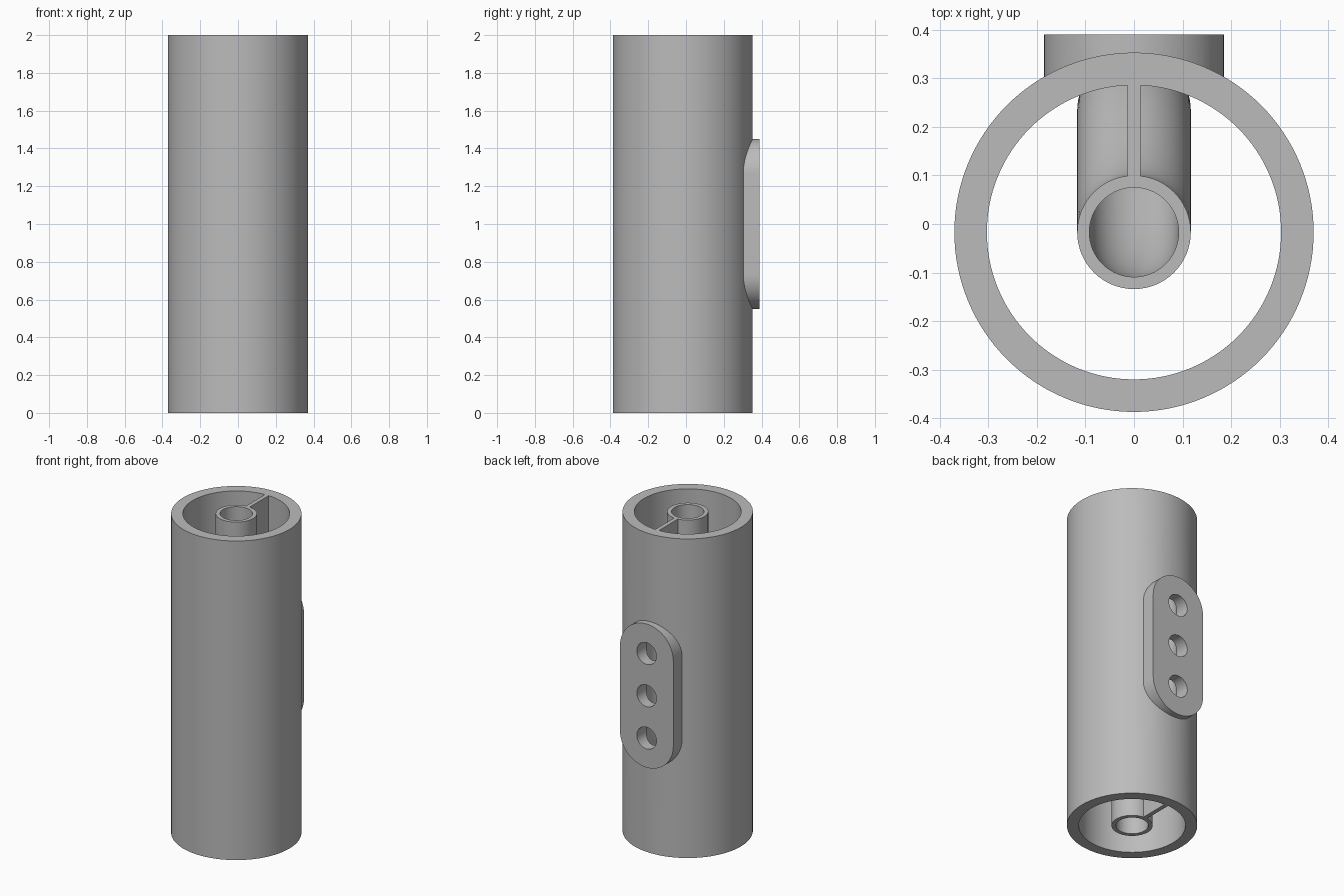
import bpy, bmesh, math
from mathutils import Vector

if "Cube" in bpy.data.objects:
    bpy.data.objects.remove(bpy.data.objects["Cube"], do_unlink=True)

AXIS_Y = -0.017      # centre line of the housing
WALL_Y = 0.234       # centre line of the inner pipe where it meets the wall
HEIGHT = 2.0

grey = bpy.data.materials.new("light grey")
grey.use_nodes = True
colour = (0.5, 0.5, 0.5, 1)
grey.diffuse_color = colour
grey.node_tree.nodes["Principled BSDF"].inputs["Base Color"].default_value = colour


def loft(name, rings):
    """Closed solid through a list of equal-length point rings."""
    bm = bmesh.new()
    loops = [[bm.verts.new(p) for p in ring] for ring in rings]
    n = len(loops[0])
    for a, b in zip(loops, loops[1:]):
        for i in range(n):
            j = (i + 1) % n
            bm.faces.new((a[i], a[j], b[j], b[i]))
    bm.faces.new(loops[0][::-1])
    bm.faces.new(loops[-1])
    bmesh.ops.recalc_face_normals(bm, faces=bm.faces)
    mesh = bpy.data.meshes.new(name)
    bm.to_mesh(mesh)
    bm.free()
    mesh.materials.append(grey)
    obj = bpy.data.objects.new(name, mesh)
    bpy.context.collection.objects.link(obj)
    return obj


def circle(centre, radius, u, v, n):
    steps = [2 * math.pi * i / n for i in range(n)]
    return [centre + radius * (u * math.cos(t) + v * math.sin(t)) for t in steps]


X, Y, Z = Vector((1, 0, 0)), Vector((0, 1, 0)), Vector((0, 0, 1))


def upright(name, radius, z0, z1, n=128):
    return loft(name, [circle(Vector((0, AXIS_Y, z)), radius, X, Y, n) for z in (z0, z1)])


def path_y(z):
    """Pipe bends smoothly from the axis to the back wall and returns."""
    t = (0.86 - abs(z - 1)) / 0.54
    t = min(max(t, 0), 1)
    return AXIS_Y + (WALL_Y - AXIS_Y) * (1 - math.cos(math.pi * t)) / 2


def bent_pipe(name, radius, overshoot):
    zs = [-overshoot] + [0.14 + 1.72 * i / 64 for i in range(65)] + [HEIGHT + overshoot]
    rings = []
    for z in zs:
        slope = (path_y(z + 0.005) - path_y(z - 0.005)) / 0.01
        side = Vector((0, 1, -slope)).normalized()
        rings.append(circle(Vector((0, path_y(z), z)), radius, X, side, 64))
    return loft(name, rings)


def combine(body, other, operation):
    mod = body.modifiers.new(operation, 'BOOLEAN')
    mod.operation, mod.solver, mod.object = operation, 'EXACT', other
    bpy.context.view_layer.objects.active = body
    bpy.ops.object.modifier_apply(modifier=mod.name)
    bpy.data.objects.remove(other, do_unlink=True)


# Outer housing
housing = upright("tube_housing", 0.37, 0, HEIGHT)
combine(housing, upright("housing_cutter", 0.303, -0.1, HEIGHT + 0.1), 'DIFFERENCE')

# Web between pipe and back wall
web = [[Vector((x, y, z)) for x, y in ((-0.013, 0.08), (0.013, 0.08), (0.013, 0.31), (-0.013, 0.31))]
       for z in (0, HEIGHT)]
combine(housing, loft("web", web), 'UNION')

# Inner pipe bending to the back wall
combine(housing, bent_pipe("inner_pipe", 0.117, 0), 'UNION')

# Rounded mounting pad on the back
pad = []
for y in (0.28, 0.39):
    ring = []
    for z, start in ((1.265, 0), (0.735, math.pi)):
        for i in range(33):
            t = start + math.pi * i / 32
            ring.append(Vector((0.185 * math.cos(t), y, z + 0.185 * math.sin(t))))
    pad.append(ring)
combine(housing, loft("mounting_pad", pad), 'UNION')

# Pipe bore and the three ports through the pad
combine(housing, bent_pipe("bore_cutter", 0.092, 0.1), 'DIFFERENCE')
for z in (0.735, 1.0, 1.265):
    port = [circle(Vector((0, y, z)), 0.068, X, Z, 48) for y in (0.24, 0.5)]
    combine(housing, loft("port_cutter", port), 'DIFFERENCE')

bpy.ops.object.select_all(action='DESELECT')
housing.select_set(True)
bpy.context.view_layer.objects.active = housing
bpy.ops.object.shade_smooth_by_angle(angle=math.radians(30))
